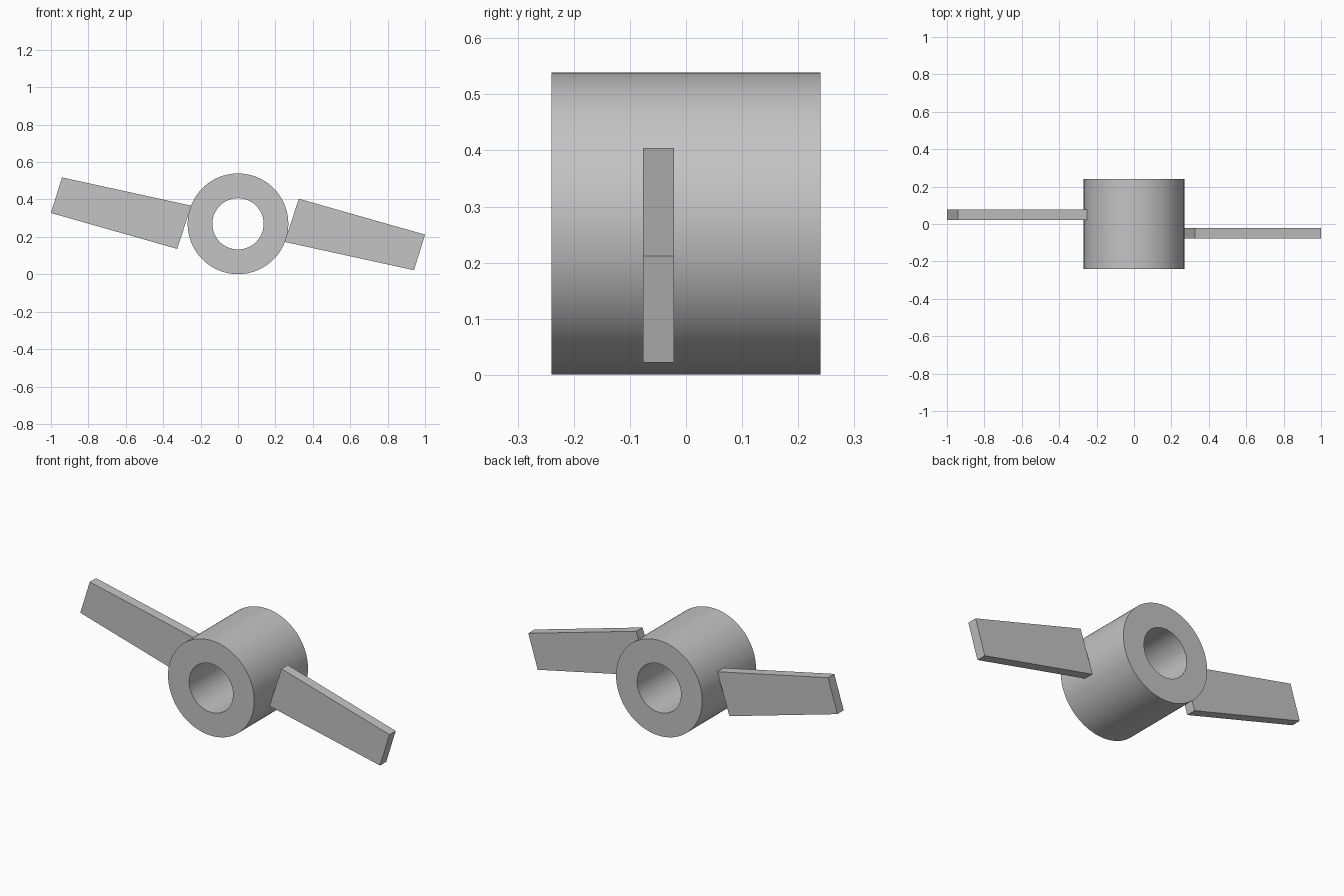
import bpy
import bmesh
import math
from mathutils import Vector

cube = bpy.data.objects.get("Cube")
if cube:
    bpy.data.objects.remove(cube, do_unlink=True)

HUB_Z = 0.27
OUTER, BORE = 0.269, 0.137
HALF_LENGTH = 0.24
SEGMENTS = 128

grey = bpy.data.materials.new("plain grey")
grey.use_nodes = True
colour = (0.55, 0.55, 0.55, 1)
grey.diffuse_color = colour
grey.node_tree.nodes["Principled BSDF"].inputs["Base Color"].default_value = colour


def finish(name, bm):
    bmesh.ops.recalc_face_normals(bm, faces=bm.faces)
    mesh = bpy.data.meshes.new(name)
    bm.to_mesh(mesh)
    bm.free()
    mesh.materials.append(grey)
    obj = bpy.data.objects.new(name, mesh)
    bpy.context.collection.objects.link(obj)
    return obj


# Hub: a rectangular section spun around the y axis
bm = bmesh.new()
section = [(BORE, -HALF_LENGTH), (OUTER, -HALF_LENGTH),
           (OUTER, HALF_LENGTH), (BORE, HALF_LENGTH)]
verts = [bm.verts.new((r, y, HUB_Z)) for r, y in section]
edges = [bm.edges.new((verts[i], verts[(i + 1) % 4])) for i in range(4)]
bmesh.ops.spin(bm, geom=verts + edges, cent=(0, 0, HUB_Z), axis=(0, 1, 0),
               angle=math.tau, steps=SEGMENTS, use_merge=True)
bmesh.ops.remove_doubles(bm, verts=bm.verts, dist=0.0001)
hub = finish("hub", bm)
bpy.context.view_layer.objects.active = hub
hub.select_set(True)
bpy.ops.object.shade_smooth_by_angle(angle=math.radians(30))
hub.select_set(False)

# Blades: one flat outline, repeated half a turn around the z-facing hub centre
OUTLINE = [(0.325, 0.134), (1.0, -0.058), (0.941, -0.248), (0.25, -0.097)]


def blade(name, side):
    bm = bmesh.new()
    face = bm.faces.new([bm.verts.new((side * x, -side * 0.049 - 0.028, HUB_Z + side * z))
                         for x, z in OUTLINE])
    grown = bmesh.ops.extrude_face_region(bm, geom=[face])["geom"]
    bmesh.ops.translate(bm, vec=Vector((0, 0.056, 0)),
                        verts=[g for g in grown if isinstance(g, bmesh.types.BMVert)])
    finish(name, bm)


blade("left_blade", 1)
blade("right_blade", -1)
